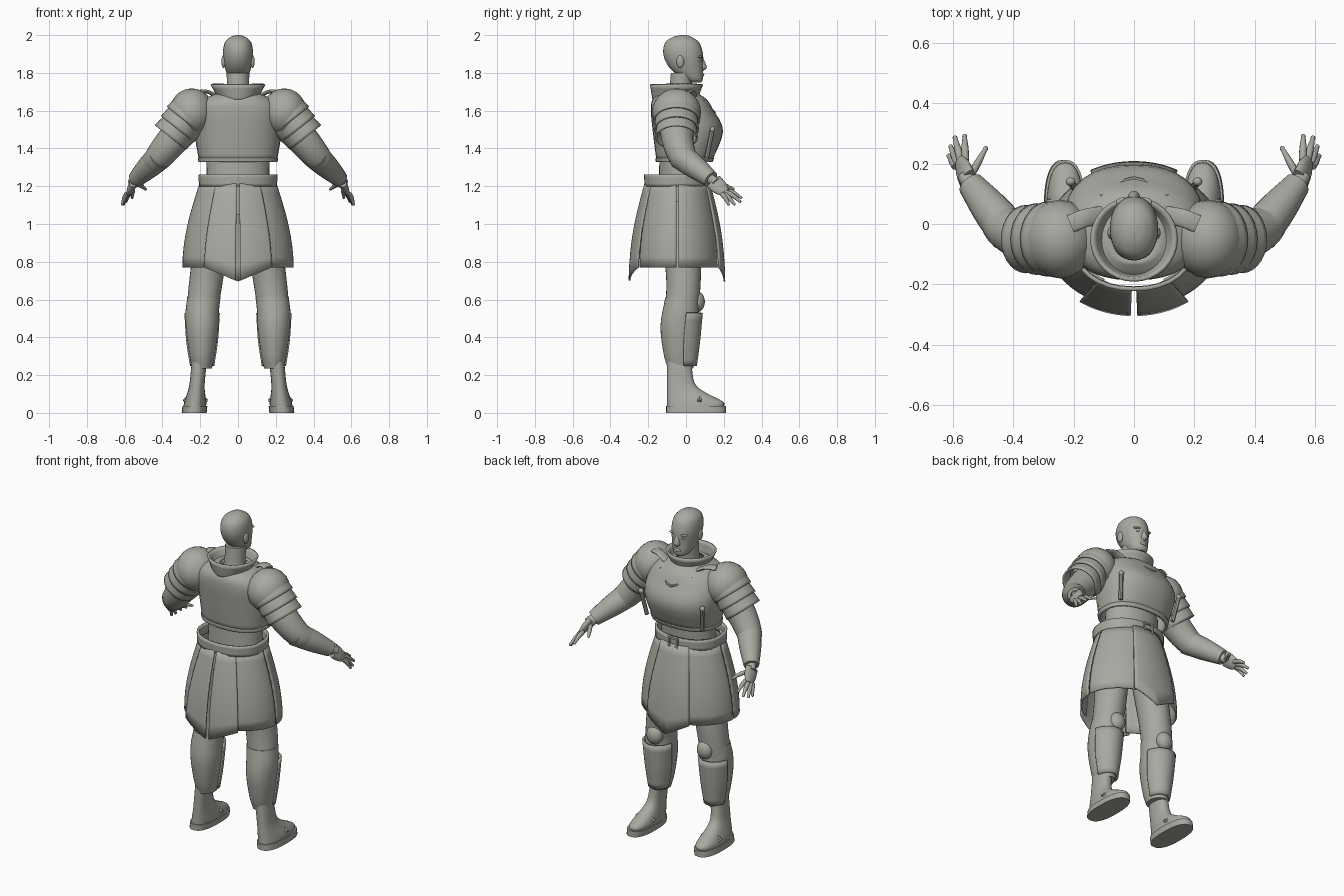
import bpy, bmesh
from math import sin, cos, pi, radians
from mathutils import Vector

cube = bpy.data.objects.get("Cube")
if cube:
    bpy.data.objects.remove(cube, do_unlink=True)

GREY = (.4, .39, .355, 1)
clay = bpy.data.materials.new("warm_grey")
clay.use_nodes = True
clay.diffuse_color = GREY
clay.node_tree.nodes["Principled BSDF"].inputs["Base Color"].default_value = GREY


def finish(name, bm, mirror=False, thick=0):
    """Turn a bmesh into a shaded object, with optional wall and mirrored twin."""
    bmesh.ops.recalc_face_normals(bm, faces=bm.faces)
    mesh = bpy.data.meshes.new(name)
    bm.to_mesh(mesh)
    bm.free()
    mesh.materials.append(clay)
    part = bpy.data.objects.new(name, mesh)
    bpy.context.collection.objects.link(part)
    bpy.ops.object.select_all(action='DESELECT')
    part.select_set(True)
    bpy.context.view_layer.objects.active = part
    bpy.ops.object.shade_smooth_by_angle(angle=radians(40))
    if thick:
        wall = part.modifiers.new("Wall", 'SOLIDIFY')
        wall.thickness = thick
        wall.offset = 0
    if mirror:
        part.modifiers.new("Mirror", 'MIRROR')


def skin(name, rows, closed=True, caps=True, **options):
    """Join rows of points into one surface."""
    bm = bmesh.new()
    grid = [[bm.verts.new(point) for point in row] for row in rows]
    count = len(grid[0])
    for lower, upper in zip(grid, grid[1:]):
        for i in range(count if closed else count - 1):
            j = (i + 1) % count
            bm.faces.new((lower[i], lower[j], upper[j], upper[i]))
    if closed and caps:
        bm.faces.new(grid[0])
        bm.faces.new(grid[-1])
    finish(name, bm, **options)


def flow(keys, steps=4):
    """Smooth curve through a few key rows of numbers."""
    keys = [Vector(key) for key in keys]
    result = []
    for i in range(len(keys) - 1):
        a, b = keys[i], keys[i + 1]
        slope_a = (b - keys[i - 1]) / 2 if i else b - a
        slope_b = (keys[i + 2] - a) / 2 if i + 2 < len(keys) else b - a
        for k in range(steps):
            t = k / steps
            ease = t * t * (3 - 2 * t)
            result.append(a.lerp(b, ease) + slope_a * t * (1 - t) ** 2 - slope_b * t * t * (1 - t))
    return result + [keys[-1]]


def signed_power(value, power):
    return abs(value) ** power * (1 if value > 0 else -1)


def arc(z, half_width, back, front, x=0, power=1, start=0, end=360, count=32):
    """Horizontal oval, or part of one; a power below one squares it."""
    points = []
    for i in range(count):
        angle = radians(start + (end - start) * i / (count if end - start == 360 else count - 1))
        points.append((x + half_width * signed_power(cos(angle), power),
                       (back + front) / 2 + (front - back) / 2 * signed_power(sin(angle), power), z))
    return points


def loft(name, keys, lean=lambda z: 0, power=1, start=0, end=360, **options):
    """Stack ovals given as height, half width, back and front."""
    rows = [arc(*key, x=lean(key[0]), power=power, start=start, end=end) for key in flow(keys)]
    skin(name, rows, closed=end - start == 360, **options)


def tube(name, keys, flat=1, count=20, **options):
    """Sweep an oval along keys of x, y, z and radius."""
    path = flow(keys)
    rows = []
    for i, key in enumerate(path):
        ahead = path[min(i + 1, len(path) - 1)] - path[max(i - 1, 0)]
        along = ahead.to_3d().normalized()
        across = along.cross(Vector((0, 1, 0))).normalized()
        side = across.cross(along)
        turns = [2 * pi * k / count for k in range(count)]
        rows.append([key.to_3d() + (across * cos(t) + side * sin(t) * flat) * key[3] for t in turns])
    skin(name, rows, **options)


def ball(name, centre, size, **options):
    bm = bmesh.new()
    bmesh.ops.create_uvsphere(bm, u_segments=20, v_segments=12, radius=1)
    bmesh.ops.scale(bm, vec=size, verts=bm.verts)
    bmesh.ops.translate(bm, vec=centre, verts=bm.verts)
    finish(name, bm, **options)


# Head and neck
loft("head", [(1.75, .03, .02, .08), (1.77, .05, -.02, .09), (1.83, .07, -.09, .09), (1.9, .08, -.12, .09),
              (1.96, .07, -.11, .07), (1.99, .04, -.07, .03), (2, .01, -.03, 0)], power=.95)
loft("neck", [(1.62, .08, -.11, .05), (1.7, .06, -.09, .03), (1.8, .06, -.08, .04)])
loft("nose", [(1.81, .01, .06, .09), (1.83, .02, .06, .11), (1.88, .01, .06, .09)])
ball("lips", (0, .085, 1.79), (.025, .012, .01))
ball("brow", (.034, .072, 1.885), (.026, .016, .007), mirror=True)
ball("eye", (.03, .074, 1.865), (.015, .012, .008), mirror=True)
ball("ear", (.076, -.03, 1.86), (.012, .02, .034), mirror=True)

# Flared collar
loft("collar", [(1.65, .09, -.17, .05), (1.74, .14, -.185, .085)], caps=False, thick=.012)

# Torso and breastplate
loft("waist", [(1.05, .17, -.15, .08), (1.36, .165, -.14, .1)])
loft("breastplate", [(1.33, .2, -.15, .13), (1.49, .225, -.17, .19), (1.6, .22, -.18, .14),
                     (1.66, .17, -.17, .1), (1.7, .07, -.12, .03)], power=.85, caps=False, thick=.012)
loft("breastplate_hem", [(1.33, .205, -.155, .136), (1.35, .208, -.158, .144)], power=.85,
     caps=False, thick=.01)
tube("neckline_trim", [(side * x, y, z, .008) for side, x, y, z in
                       ((-1, .11, .09, 1.65), (0, 0, .15, 1.59), (1, .11, .09, 1.65))], count=8)
tube("side_strap", [(.19, .11, 1.35, .012), (.21, .14, 1.5, .012)], count=8, mirror=True)
ball("strap_stud", (.21, .14, 1.5), (.016, .014, .016), mirror=True)
tube("shoulder_strap", [(.1, .03, 1.67, .01), (.16, .02, 1.7, .01), (.21, 0, 1.7, .01)], flat=3, mirror=True)

# Belt and buckle
loft("belt", [(1.2, .2, -.213, .113), (1.262, .202, -.215, .115)], power=.9, caps=False, thick=.014)
corners = [(cos(t), sin(t)) for t in (radians(45 + 90 * k) for k in range(4))]
skin("buckle", [[(size * u, y, 1.23 + size * v) for u, v in corners]
                for size, y in ((.03, .12), (.03, .13), (.045, .13), (.045, .12))], caps=False)


def panel(name, start, end, lift=0, drop=0, **options):
    """Hanging skirt panel that swells downward; drop adds a point at the middle."""
    rows = []
    for k in range(9):
        w = k / 8
        swell = sin(w * pi / 2)
        width = .198 + .092 * swell + lift * w
        depth = .163 + .066 * swell + lift * (w + .3)
        row = arc(1.22 - .45 * w, width, -.045 - depth, -.045 + depth, start=start, end=end, count=15)
        reach = max(abs(point[0]) for point in row)
        rows.append([(x, y, z - drop * w ** 4 * (1 - abs(x) / reach)) for x, y, z in row])
    skin(name, rows, closed=False, thick=.009, **options)


# Skirt of separate panels
panel("side_skirt_rear", -60, -1.5, mirror=True)
panel("side_skirt_fore", 1.5, 66, mirror=True)
panel("rear_skirt", -88, -55, lift=.02, drop=.075, mirror=True)
panel("fore_skirt", 62, 118, lift=.015, drop=.075)


def leg_lean(z):
    return min(.19, .26 - .13 * z)


def foot_lean(z):
    return .232 - .1 * z


# Legs
loft("thigh", [(1.12, .09, -.15, .08), (.78, .09, -.11, .08), (.63, .087, -.105, .074), (.46, .08, -.12, .06)],
     lean=leg_lean, mirror=True)
loft("greave", [(.61, .088, -.11, .066), (.46, .087, -.135, .066), (.31, .068, -.118, .05),
                (.235, .052, -.096, .038)], lean=leg_lean, mirror=True)
loft("shin_plate", [(.53, .09, -.11, .084), (.38, .08, -.12, .07), (.25, .06, -.1, .053)],
     lean=leg_lean, start=8, end=172, thick=.01, mirror=True)
ball("knee_cap", (.172, .058, .588), (.05, .042, .056), mirror=True)

# Boots
loft("boot", [(.03, .06, -.1, .2), (.06, .058, -.1, .195), (.11, .046, -.1, .1), (.16, .04, -.1, .045),
              (.27, .04, -.1, .028)], lean=foot_lean, power=.85, mirror=True)
loft("sole", [(0, .066, -.105, .212), (.036, .066, -.105, .212)], lean=foot_lean, power=.8, mirror=True)
tube("boot_strap", [(.165, .075, .06, .012), (.225, .08, .105, .012), (.285, .07, .06, .012)],
     count=8, mirror=True)

# Arms
tube("upper_arm", [(.2, -.05, 1.6, .1), (.34, -.045, 1.45, .085), (.42, -.015, 1.355, .073),
                   (.46, .03, 1.32, .06)], mirror=True)
tube("bracer", [(.41, -.03, 1.36, .07), (.475, .05, 1.3, .062), (.54, .132, 1.237, .044)], mirror=True)
tube("wrist", [(.525, .113, 1.25, .032), (.557, .16, 1.215, .03)], flat=.85, mirror=True)

# Layered shoulder armour
ball("shoulder_cap", (.245, -.05, 1.592), (.118, .13, .126), mirror=True)
neck_end, elbow_end = Vector((.25, -.05, 1.595, .112)), Vector((.358, -.05, 1.458, .096))
for number in range(3):
    top = neck_end.lerp(elbow_end, number / 3 - .05)
    bottom = neck_end.lerp(elbow_end, (number + 1) / 3)
    top[3] -= .008
    bottom[3] += .004
    tube(f"shoulder_lame_{number + 1}", [top, bottom], flat=1.08, count=28, caps=False, thick=.01, mirror=True)

# Hands: each finger bends from the palm toward its tip
tube("palm", [(.55, .145, 1.225, .022), (.565, .18, 1.192, .02), (.577, .207, 1.167, .013)],
     flat=2.1, mirror=True)
FINGERS = {"thumb": ((.54, .16, 1.21), (.49, .25, 1.185)),
           "index_finger": ((.558, .21, 1.18), (.56, .29, 1.14)),
           "middle_finger": ((.573, .21, 1.17), (.592, .285, 1.12)),
           "ring_finger": ((.584, .2, 1.16), (.606, .255, 1.106)),
           "little_finger": ((.59, .19, 1.16), (.612, .225, 1.105))}
for name, (root, tip) in FINGERS.items():
    root, tip = Vector(root), Vector(tip)
    knuckle = root.lerp(tip, .5) + Vector((0, 0, .006))
    tube(name, [(*root, .013), (*knuckle, .012), (*tip, .007)], count=10, mirror=True)
    ball(name + "_tip", tip, (.008, .008, .008), mirror=True)
